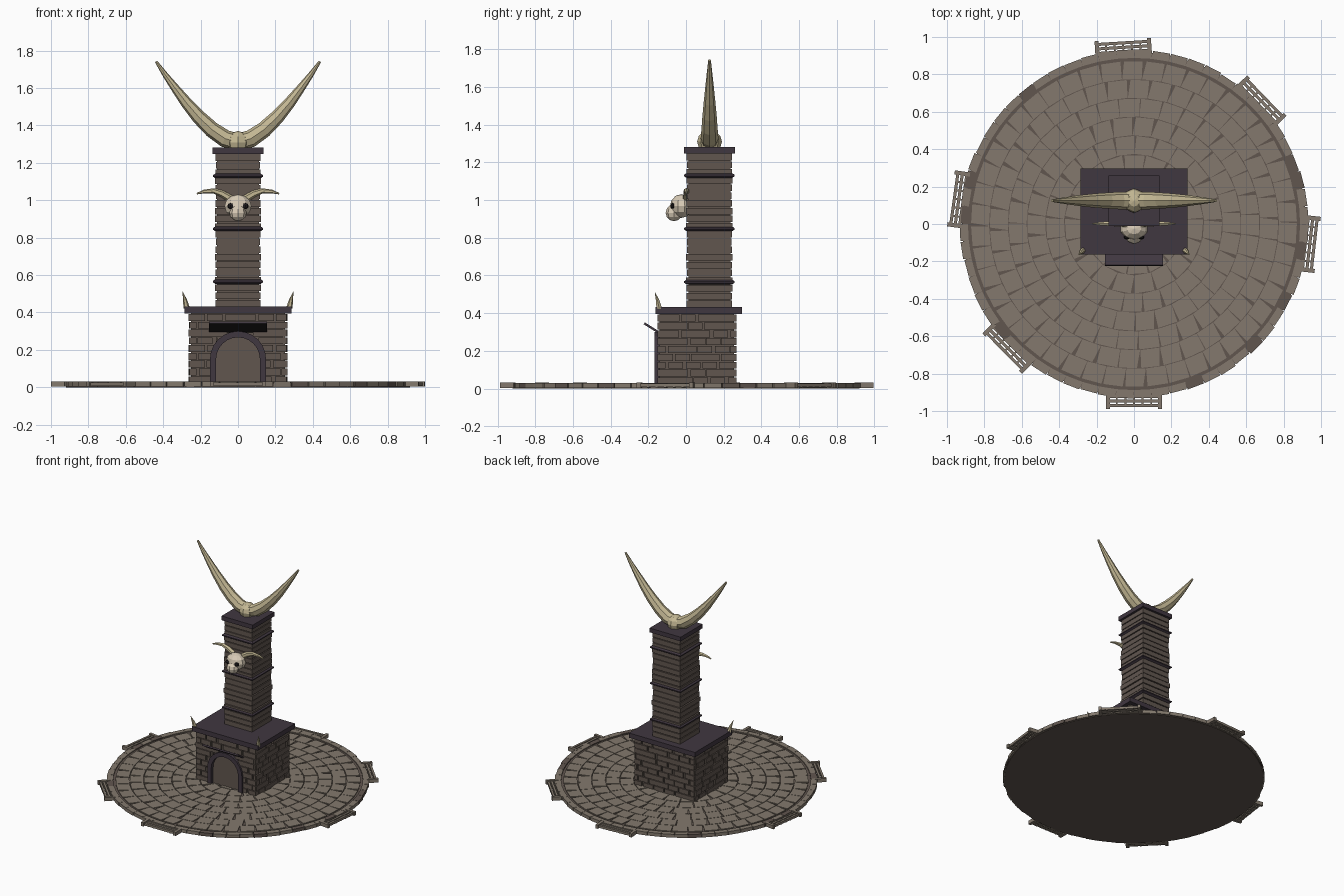
import bpy, bmesh, math, random
from mathutils import Matrix, Vector

random.seed(4)
cube = bpy.data.objects.get("Cube")
if cube:
    bpy.data.objects.remove(cube, do_unlink=True)


def material(name, *rgb):
    lin = [((c / 255 + 0.055) / 1.055) ** 2.4 for c in rgb] + [1]
    m = bpy.data.materials.new(name)
    m.use_nodes = True
    m.diffuse_color = lin
    m.node_tree.nodes["Principled BSDF"].inputs["Base Color"].default_value = lin
    return m


PAVING = material("paving stone", 131, 121, 109)
BROWN = material("brown stone", 97, 86, 79)
DARK = material("dark purple slate", 64, 55, 64)
BONE = material("horn bone", 196, 184, 148)
SKULL = material("pale skull", 216, 203, 182)
BLACK = material("black", 28, 25, 27)


def finish(name, bm, *mats):
    bmesh.ops.recalc_face_normals(bm, faces=bm.faces)
    me = bpy.data.meshes.new(name)
    bm.to_mesh(me)
    bm.free()
    for m in mats:
        me.materials.append(m)
    ob = bpy.data.objects.new(name, me)
    bpy.context.collection.objects.link(ob)
    return ob


def box(bm, x0, x1, y0, y1, z0, z1, mat=Matrix()):
    size = Matrix.Diagonal((x1 - x0, y1 - y0, z1 - z0, 1))
    place = Matrix.Translation(((x0 + x1) / 2, (y0 + y1) / 2, (z0 + z1) / 2))
    bmesh.ops.create_cube(bm, size=1, matrix=mat @ place @ size)


def single_box(name, mat, *dims):
    bm = bmesh.new()
    box(bm, *dims)
    return finish(name, bm, mat)


def loft(bm, rings):
    """Skin a list of equal vertex rings and cap the ends."""
    vs = [[bm.verts.new(p) for p in ring] for ring in rings]
    n = len(vs[0])
    for a, b in zip(vs, vs[1:]):
        for i in range(n):
            j = (i + 1) % n
            bm.faces.new((a[i], a[j], b[j], b[i]))
    bm.faces.new(vs[0])
    bm.faces.new(vs[-1])


def horn(name, path, radii, mat, sides=8, flat=1.0):
    """Tapered tube along points that stay nearly in an xz plane."""
    bm = bmesh.new()
    pts = [Vector(p) for p in path]
    rings = []
    for i, (p, r) in enumerate(zip(pts, radii)):
        t = pts[min(i + 1, len(pts) - 1)] - pts[max(i - 1, 0)]
        u = Vector((t.z, 0, -t.x)).normalized()
        v = Vector((0, flat, 0))
        angles = [math.tau * k / sides for k in range(sides)]
        rings.append([p + r * (math.cos(a) * u + math.sin(a) * v) for a in angles])
    loft(bm, rings)
    return finish(name, bm, mat)


def ball(name, mat, loc, scale, segs=10, rings=6):
    bm = bmesh.new()
    m = Matrix.Translation(loc) @ Matrix.Diagonal((*scale, 1))
    bmesh.ops.create_uvsphere(bm, u_segments=segs, v_segments=rings, radius=1, matrix=m)
    return finish(name, bm, mat)


def sector(bm, r0, r1, a0, a1, trim, z0, z1):
    """Keystone tile; trim narrows one outer corner to leave a wedge gap."""
    corners = [(r0, a0), (r1, a0), (r1, a1 - trim), (r0, a1)]
    flat = [(r * math.cos(a), r * math.sin(a)) for r, a in corners]
    before = len(bm.faces)
    loft(bm, [[(x, y, z) for x, y in flat] for z in (z0, z1)])
    bm.faces.ensure_lookup_table()
    return bm.faces[before:]


# Round plaza: bed, rings of paving and rim stones
bm = bmesh.new()
bmesh.ops.create_cone(bm, cap_ends=True, segments=64, radius1=0.92, radius2=0.92,
                      depth=0.022, matrix=Matrix.Translation((0, 0, 0.011)))
finish("plaza_bed", bm, BROWN)

bm = bmesh.new()
for k in range(8):
    r0, r1 = 0.075 + 0.1 * k, 0.171 + 0.1 * k
    count = max(8, round(math.tau * r1 / 0.12))
    step, start = math.tau / count, random.random()
    for i in range(count):
        a = start + i * step
        trim = random.uniform(0.004, 0.022) / r1
        sector(bm, r0, r1, a + 0.002 / r1, a + step, trim, 0.01, 0.028)
finish("paving_tiles", bm, PAVING)

bm = bmesh.new()
count = 60
for i in range(count):
    a = math.tau * i / count
    shade = random.random() < 0.2
    for f in sector(bm, 0.888, 0.93 + random.uniform(-0.004, 0.004), a,
                    a + math.tau / count, 0.006, 0.004, 0.03):
        f.material_index = int(shade)
finish("rim_stones", bm, PAVING, BROWN)

# Slatted steps around the rim
for n, deg in enumerate((-6.5, 44, 93.5, 172, 224.5, 270)):
    turn = Matrix.Rotation(math.radians(deg), 4, "Z")
    bm = bmesh.new()
    for s in (-1, 1):
        box(bm, 0.905, 0.988, s * 0.14 - 0.011, s * 0.14 + 0.011, 0.004, 0.032, turn)
    for r in (0.922, 0.946, 0.970):
        box(bm, r - 0.008, r + 0.008, -0.13, 0.13, 0.008, 0.026, turn)
    for i in range(-2, 3):
        box(bm, 0.915, 0.978, i * 0.046 - 0.005, i * 0.046 + 0.005, 0.006, 0.02, turn)
    finish(f"rim_step_{n + 1}", bm, PAVING)

# Brick base, with the courses broken around the arch
X, Y0, Y1 = 0.262, -0.152, 0.268
single_box("base_core", BROWN, -X + 0.012, X - 0.012, Y0 + 0.012, Y1 - 0.012, 0.01, 0.4)


def arch_half(z, radius=0.135, spring=0.15):
    if z <= spring:
        return radius
    return math.sqrt(max(0, radius ** 2 - (z - spring) ** 2))


def spans(lo, hi, width, odd):
    x = lo - (width / 2 if odd else 0)
    while x < hi - 0.005:
        a, b = max(lo, x), min(hi, x + width)
        if b - a > 0.01:
            yield a + 0.003, b - 0.003
        x += width * random.uniform(0.85, 1.15)


bm = bmesh.new()
courses = 9
height = 0.375 / courses
for c in range(courses):
    z0, z1 = 0.022 + c * height, 0.017 + (c + 1) * height
    hole = arch_half(z0)
    for a, b in spans(-X, X, 0.088, c % 2):
        box(bm, a, b, Y1 - 0.02, Y1, z0, z1)
        for p, q in ((a, min(b, -hole)), (max(a, hole), b)):
            if q - p > 0.006:
                box(bm, p, q, Y0, Y0 + 0.02, z0, z1)
    for a, b in spans(Y0 + 0.003, Y1 - 0.003, 0.084, c % 2 == 0):
        for s in (-1, 1):
            out = X + random.uniform(-0.003, 0.003)
            box(bm, min(s * out, s * 0.24), max(s * out, s * 0.24), a, b, z0, z1)
finish("base_bricks", bm, BROWN)

# Arch surround
bm = bmesh.new()
profile = [(math.pi * i / 12, 0.15) for i in range(13)]
profile = [(0, 0.02)] + profile + [(math.pi, 0.02)]
rings = []
for a, spring in profile:
    ring = [(r * math.cos(a), y, spring + r * math.sin(a))
            for r, y in ((0.117, -0.135), (0.117, -0.166), (0.15, -0.166), (0.15, -0.135))]
    rings.append(ring)
loft(bm, rings)
finish("arch_surround", bm, DARK)

# Tilted canopy above the arch
bm = bmesh.new()
tilt = Matrix.Translation((0, -0.145, 0.298)) @ Matrix.Rotation(math.radians(-32), 4, "X")
box(bm, -0.155, 0.155, -0.09, 0, -0.006, 0.006, tilt)
for f in bm.faces:
    f.normal_update()
    f.material_index = int(f.normal.z < -0.5)
finish("canopy", bm, DARK, BLACK)

# Slab and corner spikes
single_box("base_slab", DARK, -0.287, 0.287, -0.162, 0.298, 0.395, 0.432)
for side, s in (("left", 1), ("right", -1)):
    horn(f"{side}_slab_spike", [(s * 0.275, -0.142, 0.425), (s * 0.283, -0.15, 0.465),
         (s * 0.296, -0.165, 0.512)], [0.017, 0.011, 0.001], BONE, 6)

# Tower of stacked courses
single_box("tower_core", BROWN, -0.112, 0.112, 0.012, 0.236, 0.43, 1.26)
bm = bmesh.new()
for c in range(20):
    z, h = 0.432 + c * 0.041, 0.121 + random.uniform(-0.003, 0.003)
    box(bm, -h, h, 0.124 - h, 0.124 + h, z, z + 0.035)
finish("tower_courses", bm, BROWN)

# Pointed slate bands and cap
for n, z in enumerate((0.565, 0.847, 1.13)):
    bm = bmesh.new()
    rings = []
    for dz, h in ((-0.012, 0.122), (-0.004, 0.134), (0.004, 0.134), (0.012, 0.122)):
        rings.append([(x * h, 0.124 + y * h, z + dz)
                      for x, y in ((-1, -1), (1, -1), (1, 1), (-1, 1))])
    loft(bm, rings)
    finish(f"tower_band_{n + 1}", bm, DARK)
single_box("tower_cap", DARK, -0.135, 0.135, -0.011, 0.259, 1.248, 1.281)

# Great horns with their knot
ball("horn_knot", BONE, (0, 0.125, 1.31), (0.062, 0.066, 0.06), 8, 6)
great = [(0.0, 1.31), (0.07, 1.33), (0.14, 1.378), (0.21, 1.445),
         (0.275, 1.52), (0.335, 1.598), (0.39, 1.672), (0.438, 1.742)]
for side, s in (("left", 1), ("right", -1)):
    horn(f"{side}_great_horn", [(s * x, 0.125, z) for x, z in great],
         [0.046, 0.047, 0.043, 0.038, 0.031, 0.023, 0.015, 0.007], BONE)

# Horned skull on the tower front
ball("skull", SKULL, (0, -0.025, 0.968), (0.076, 0.06, 0.063))
ball("muzzle", SKULL, (0, -0.064, 0.932), (0.046, 0.044, 0.044), 8, 6)
small = [(0.04, 1.008), (0.085, 1.035), (0.13, 1.05), (0.18, 1.047), (0.22, 1.035)]
for side, s in (("left", 1), ("right", -1)):
    ball(f"{side}_eye", BLACK, (s * 0.039, -0.07, 0.969), (0.018, 0.014, 0.016), 8, 5)
    horn(f"{side}_skull_horn", [(s * x, 0.002, z) for x, z in small],
         [0.02, 0.018, 0.014, 0.01, 0.004], BONE, 6)
